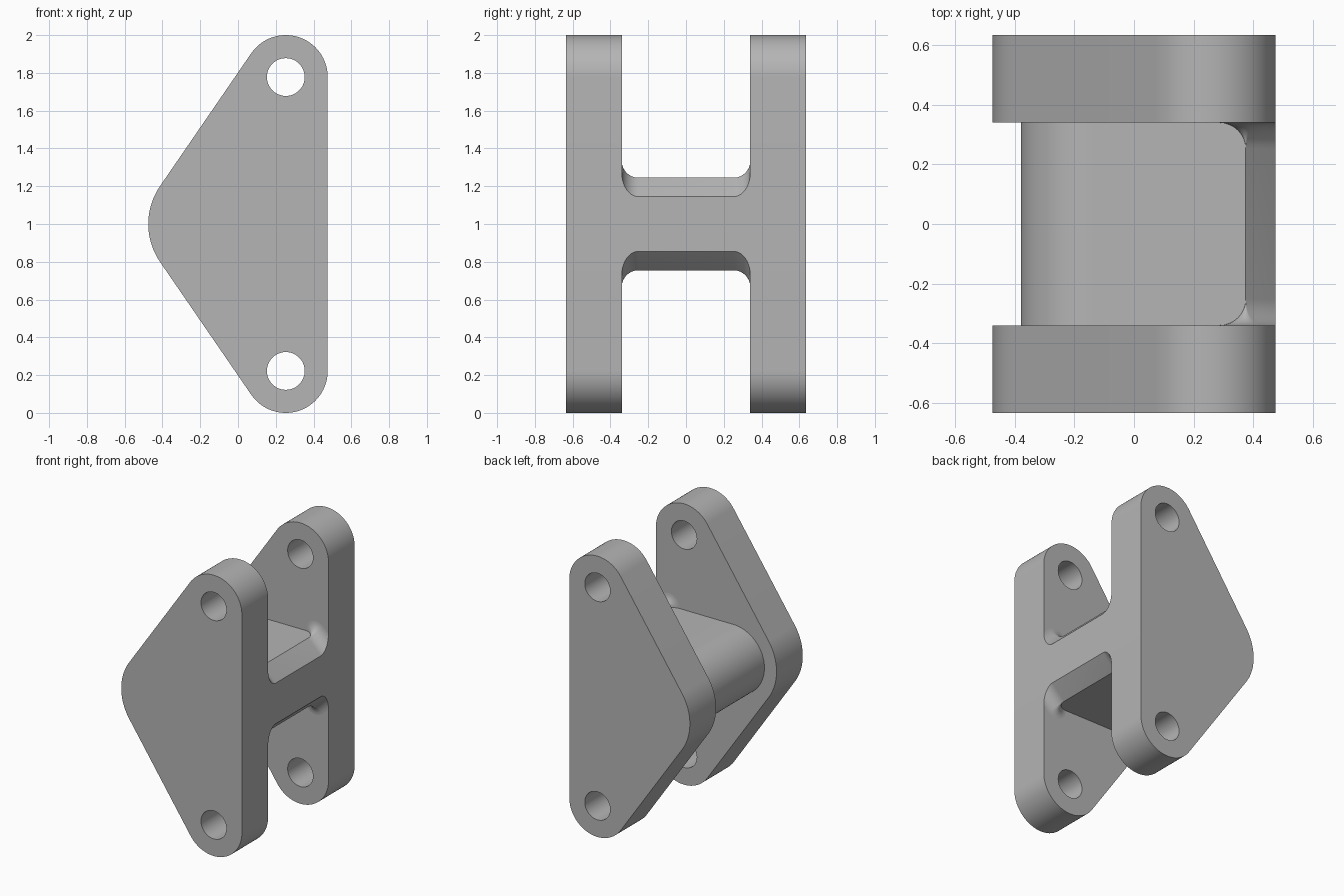
import bpy, bmesh
from math import sin, cos, pi, radians, sqrt, acos, atan2

cube = bpy.data.objects.get("Cube")
if cube:
    bpy.data.objects.remove(cube)

grey = bpy.data.materials.new("plain_grey")
grey.use_nodes = True
grey.diffuse_color = (0.46, 0.46, 0.46, 1)
grey.node_tree.nodes["Principled BSDF"].inputs["Base Color"].default_value = grey.diffuse_color

HALF_X, INNER, OUTER = 0.475, 0.34, 0.635   # half width, inner and outer plate faces


def arc(cx, cz, r, a0, a1, n):
    return [(cx + r * cos(a0 + (a1 - a0) * i / n), cz + r * sin(a0 + (a1 - a0) * i / n))
            for i in range(n + 1)]


def finish(ob):
    ob.data.materials.clear()
    ob.data.materials.append(grey)
    bpy.ops.object.select_all(action='DESELECT')
    ob.select_set(True)
    bpy.context.view_layer.objects.active = ob
    bpy.ops.object.shade_smooth_by_angle(angle=radians(30))


def loft(name, sections):
    """Skin a list of (y, [(x, z), ...]) sections and cap both ends."""
    bm = bmesh.new()
    rings = [[bm.verts.new((x, y, z)) for x, z in pts] for y, pts in sections]
    n = len(rings[0])
    for a, b in zip(rings, rings[1:]):
        for i in range(n):
            j = (i + 1) % n
            bm.faces.new((a[i], a[j], b[j], b[i]))
    bm.faces.new(rings[0])
    bm.faces.new(rings[-1])
    bmesh.ops.remove_doubles(bm, verts=bm.verts, dist=1e-5)
    bmesh.ops.recalc_face_normals(bm, faces=bm.faces)
    mesh = bpy.data.meshes.new(name)
    bm.to_mesh(mesh)
    bm.free()
    ob = bpy.data.objects.new(name, mesh)
    bpy.context.collection.objects.link(ob)
    return ob


# Side plates: three rounded corners joined by tangent lines
r_end, r_nose = 0.222, 0.355
ex, nx = HALF_X - r_end, -HALF_X + r_nose
ez = 1 - r_end
dx = ex - nx
tangent = atan2(ez, dx) + acos((r_nose - r_end) / sqrt(dx * dx + ez * ez))
outline = (arc(ex, 1 + ez, r_end, 0, tangent, 32)
           + arc(nx, 1, r_nose, tangent, 2 * pi - tangent, 24)
           + arc(ex, 1 - ez, r_end, 2 * pi - tangent, 2 * pi, 32))


def plate(name, y0, y1):
    ob = loft(name, [(y0, outline), (y1, outline)])
    cutters = []
    for s in (-1, 1):
        hole = arc(ex, 1 + s * ez, 0.1, 0, 2 * pi * 47 / 48, 47)
        cutter = loft("pin_hole_cutter", [(y0 - 0.1, hole), (y1 + 0.1, hole)])
        cutter.hide_render = True
        mod = ob.modifiers.new("pin_hole", 'BOOLEAN')
        mod.operation, mod.solver, mod.object = 'DIFFERENCE', 'EXACT', cutter
        cutters.append(cutter)
    bpy.context.view_layer.objects.active = ob
    for mod in list(ob.modifiers):
        bpy.ops.object.modifier_apply(modifier=mod.name)
    for cutter in cutters:
        bpy.data.objects.remove(cutter)
    finish(ob)


plate("front_plate", -OUTER, -INNER)
plate("back_plate", INNER, OUTER)

# Cross web: round nose, flat top and bottom, chamfered edges that flare into the plates
H, CHAMFER, FILLET = 0.245, 0.1, 0.088
edge_x = HALF_X - CHAMFER


def web_section(flare):
    upper = arc(-0.38 + H, 0, H, pi, pi / 2, 24)
    upper += arc(edge_x, H, flare, pi, pi / 4, 12)
    upper.append((HALF_X, H - CHAMFER + sqrt(2) * flare))
    lower = [(x, -z) for x, z in reversed(upper[1:])]
    return [(x, 1 + z) for x, z in upper + lower]


steps = [pi / 2 * i / 10 for i in range(11)]
half = [(INNER - FILLET + FILLET * sin(t), web_section(FILLET * (1 - cos(t)))) for t in steps]
finish(loft("cross_web", [(-y, pts) for y, pts in reversed(half)] + half))
